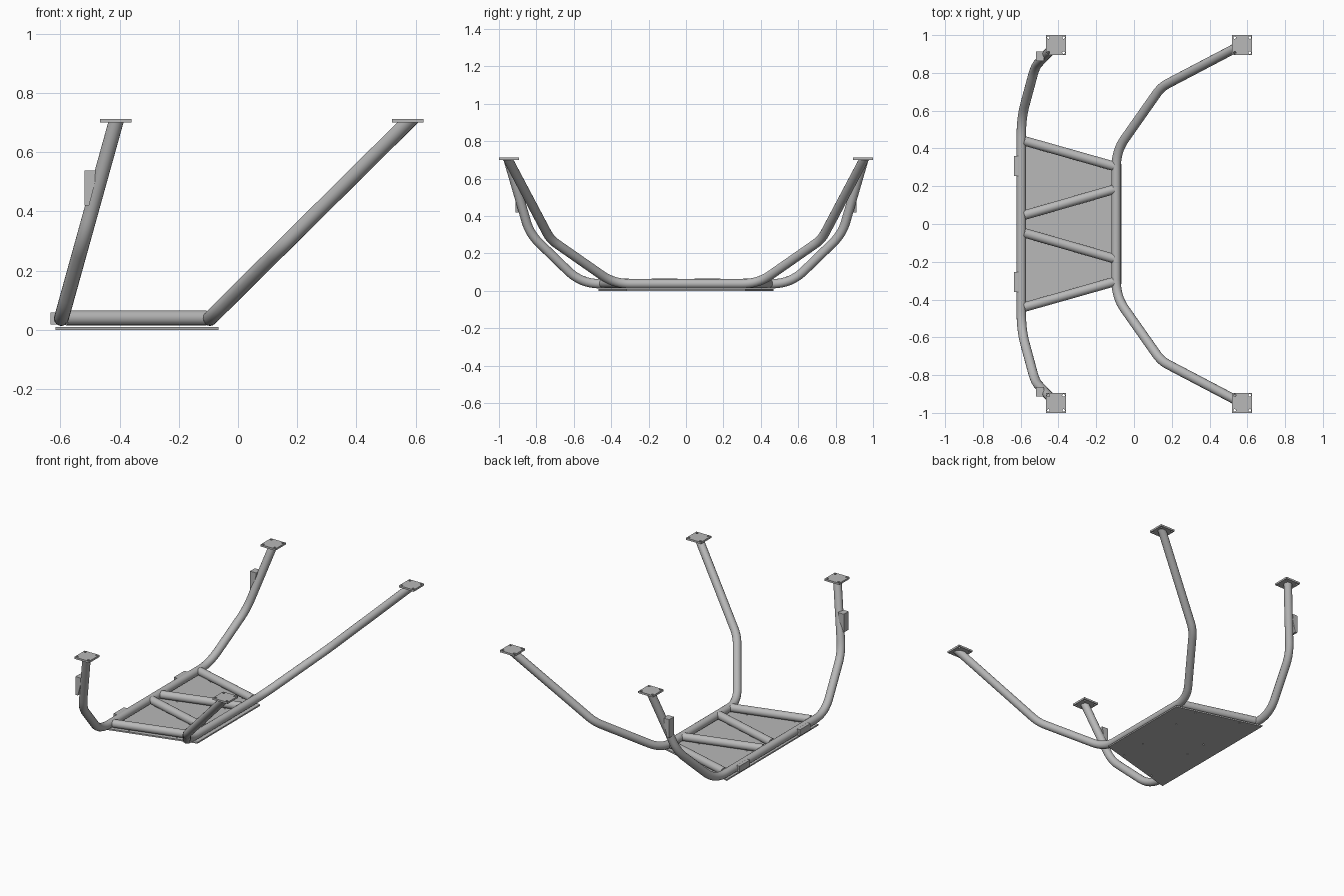
import bpy, bmesh, math
from mathutils import Vector

if "Cube" in bpy.data.objects:
    bpy.data.objects.remove(bpy.data.objects["Cube"], do_unlink=True)

steel = bpy.data.materials.new("grey steel")
steel.use_nodes = True
GREY = (0.48, 0.48, 0.48, 1)
steel.diffuse_color = GREY
steel.node_tree.nodes["Principled BSDF"].inputs["Base Color"].default_value = GREY

R = 0.025        # tube radius
AXIS_Z = 0.038   # height of the tube axis over the floor
TOP_Z = 0.70     # underside of the mounting plates


def select(obj):
    bpy.ops.object.select_all(action='DESELECT')
    obj.select_set(True)
    bpy.context.view_layer.objects.active = obj


def add_mesh(name, bm):
    bmesh.ops.recalc_face_normals(bm, faces=bm.faces)
    mesh = bpy.data.meshes.new(name)
    bm.to_mesh(mesh)
    bm.free()
    obj = bpy.data.objects.new(name, mesh)
    bpy.context.collection.objects.link(obj)
    mesh.materials.append(steel)
    return obj


def prism(name, outline, offset):
    """Extrude a flat outline along an offset."""
    bm = bmesh.new()
    face = bm.faces.new([bm.verts.new(p) for p in outline])
    out = bmesh.ops.extrude_face_region(bm, geom=[face])
    moved = [v for v in out["geom"] if isinstance(v, bmesh.types.BMVert)]
    bmesh.ops.translate(bm, verts=moved, vec=offset)
    return add_mesh(name, bm)


def box(name, lo, hi):
    outline = [(lo[0], lo[1], lo[2]), (hi[0], lo[1], lo[2]),
               (hi[0], hi[1], lo[2]), (lo[0], hi[1], lo[2])]
    return prism(name, outline, (0, 0, hi[2] - lo[2]))


def drill(obj, centres, radius):
    """Cut upright round holes through a plate."""
    bm = bmesh.new()
    for c in centres:
        out = bmesh.ops.create_cone(bm, cap_ends=True, segments=12, radius1=radius,
                                    radius2=radius, depth=0.06)
        bmesh.ops.translate(bm, verts=out["verts"], vec=c)
    cutter = add_mesh("hole_cutter", bm)
    cutter.hide_render = True
    mod = obj.modifiers.new("holes", 'BOOLEAN')
    mod.operation = 'DIFFERENCE'
    mod.solver = 'EXACT'
    mod.object = cutter
    select(obj)
    bpy.ops.object.modifier_apply(modifier=mod.name)
    bpy.data.objects.remove(cutter, do_unlink=True)


def rounded(points, bends, steps=8):
    """Replace each inner corner of a path by a smooth bend."""
    path = [points[0]]
    for a, p, b, d in zip(points, points[1:], points[2:], bends):
        start = p + (a - p).normalized() * d
        end = p + (b - p).normalized() * d
        for i in range(steps + 1):
            t = i / steps
            path.append(start * (1 - t) ** 2 + p * (2 * t * (1 - t)) + end * t ** 2)
    return path + [points[-1]]


def tube(name, path):
    curve = bpy.data.curves.new(name, 'CURVE')
    curve.dimensions = '3D'
    curve.bevel_depth = R
    curve.bevel_resolution = 6
    curve.use_fill_caps = True
    spline = curve.splines.new('POLY')
    spline.points.add(len(path) - 1)
    for sp, p in zip(spline.points, path):
        sp.co = (*p, 1)
    obj = bpy.data.objects.new(name, curve)
    bpy.context.collection.objects.link(obj)
    curve.materials.append(steel)
    select(obj)
    bpy.ops.object.convert(target='MESH')
    obj = bpy.context.object
    # Trim the ends flush with the mounting plates
    bm = bmesh.new()
    bm.from_mesh(obj.data)
    bmesh.ops.bisect_plane(bm, geom=bm.verts[:] + bm.edges[:] + bm.faces[:],
                           plane_co=(0, 0, TOP_Z + 0.003), plane_no=(0, 0, 1),
                           clear_outer=True)
    bm.to_mesh(obj.data)
    bm.free()
    select(obj)
    bpy.ops.object.shade_smooth_by_angle(angle=math.radians(40))
    return obj


def hoop(name, x_low, x_high, half, bends):
    """Bent tube lying in a leaning plane, symmetric front to back."""
    lean = (x_high - x_low) / (TOP_Z - AXIS_Z)
    half = [Vector((x_low + lean * (z - AXIS_Z), y, z)) for y, z in half]
    end = half[-1] + (half[-1] - half[-2]) * 0.15
    half = half[:-1] + [end]
    other = [Vector((p.x, -p.y, p.z)) for p in half]
    tube(name, rounded(other[::-1] + half, bends[::-1] + bends))


# Bent main tubes
hoop("right_hoop", -0.597, -0.413,
     [(0.56, AXIS_Z), (0.835, 0.305), (0.95, TOP_Z)], [0.10, 0.07])
hoop("left_hoop", -0.095, 0.573,
     [(0.385, AXIS_Z), (0.725, 0.275), (0.95, TOP_Z)], [0.09, 0.05])

# Straight struts between the hoops
hole_spots = []
for side, label in ((1, "back"), (-1, "front")):
    for kind, y0, y1 in (("outer", 0.44, 0.306), ("inner", 0.047, 0.183)):
        a = Vector((-0.58, side * y0, AXIS_Z + 0.002))
        b = Vector((-0.107, side * y1, AXIS_Z + 0.002))
        tube(f"{label}_{kind}_strut", [a, b])
        hole_spots += [(*a.lerp(b, t).xy, 0) for t in (0.2, 0.8)]

# Tapered skid plate under the frame
skid = prism("skid_plate", [(-0.617, -0.468, 0), (-0.066, -0.318, 0),
                            (-0.066, 0.318, 0), (-0.617, 0.468, 0)], (0, 0, 0.009))
drill(skid, hole_spots, 0.005)

for side, label in ((1, "back"), (-1, "front")):
    # Square mounting plates with corner holes
    for x, which in ((-0.413, "right"), (0.573, "left")):
        y = side * 0.947
        plate = box(f"{label}_{which}_mounting_plate",
                    (x - 0.053, y - 0.053, TOP_Z), (x + 0.053, y + 0.053, TOP_Z + 0.012))
        drill(plate, [(x + i * 0.04, y + j * 0.04, TOP_Z)
                      for i in (-1, 1) for j in (-1, 1)], 0.007)

    # Low tabs on the outside of the right hoop
    y = side * 0.307
    box(f"{label}_side_tab", (-0.634, y - 0.053, 0.018), (-0.6, y + 0.053, 0.058))

    # Wedge brackets on the uprights
    y = side * 0.888
    profile = [(-0.519, 0.42), (-0.503, 0.42), (-0.476, 0.525),
               (-0.476, 0.538), (-0.519, 0.538)]
    prism(f"{label}_wedge_bracket", [(x, y - 0.024, z) for x, z in profile], (0, 0.048, 0))
